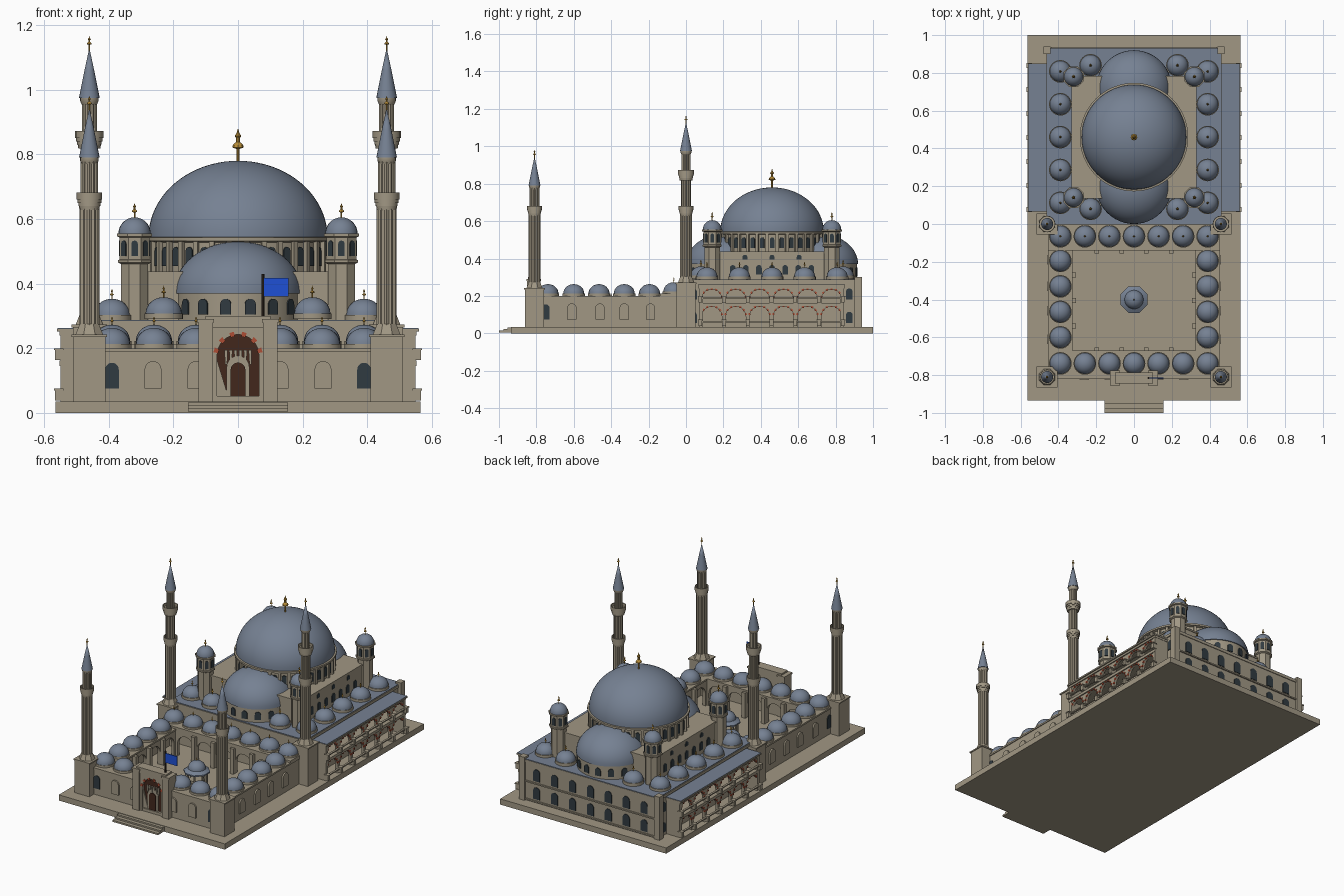
import bpy, bmesh
from math import sin, cos, pi, radians
from mathutils import Matrix, Vector

if "Cube" in bpy.data.objects:
    bpy.data.objects.remove(bpy.data.objects["Cube"])

COLOURS = {
    "stone": (.355, .31, .23), "lead_blue": (.18, .22, .29), "dark_glass": (.03, .043, .052),
    "gold": (.48, .27, .04), "brick_red": (.42, .075, .035), "door_brown": (.055, .02, .012),
    "flag_blue": (.013, .08, .66), "dark_wood": (.025, .017, .012)}
MATS = {}
for key, rgb in COLOURS.items():
    m = MATS[key] = bpy.data.materials.new(key)
    m.use_nodes = True
    m.diffuse_color = (*rgb, 1)
    bsdf = next(n for n in m.node_tree.nodes if n.type == "BSDF_PRINCIPLED")
    bsdf.inputs["Base Color"].default_value = (*rgb, 1)
    bsdf.inputs["Roughness"].default_value = .8

PARTS = {}


def part(name, mat="stone"):
    return PARTS.setdefault(name, (bmesh.new(), mat))[0]


def frame(x, y, deg=0):
    """Wall frame: local x runs along the wall, local -y points outward."""
    return Matrix.Translation((x, y, 0)) @ Matrix.Rotation(radians(deg), 4, "Z")


HERE = Matrix.Identity(4)


def prism(bm, M, pts, d0, d1):
    a = [bm.verts.new(M @ Vector((u, d0, v))) for u, v in pts]
    b = [bm.verts.new(M @ Vector((u, d1, v))) for u, v in pts]
    bm.faces.new(a)
    bm.faces.new(b[::-1])
    for i in range(len(a)):
        bm.faces.new((a[i - 1], a[i], b[i], b[i - 1]))


def box(bm, x0, x1, y0, y1, z0, z1, M=HERE):
    prism(bm, M, [(x0, z0), (x1, z0), (x1, z1), (x0, z1)], y0, y1)


def lathe(bm, x, y, profile, n=24, turn=0., flute=1.):
    rings = []
    for r, z in profile:
        if r == 0:
            rings.append([bm.verts.new((x, y, z))])
            continue
        ring = []
        for i in range(n):
            a = 2 * pi * i / n + turn
            q = r * (flute if i % 2 else 1)
            ring.append(bm.verts.new((x + q * cos(a), y + q * sin(a), z)))
        rings.append(ring)
    for a, b in zip(rings, rings[1:]):
        for i in range(n):
            ring = [a[i - 1], a[i], b[i], b[i - 1]] if len(b) > 1 else [a[i - 1], a[i], b[0]]
            bm.faces.new(ring)
    for end in (rings[0], rings[-1]):
        if len(end) > 1:
            bm.faces.new(end)


def arc(r, z, n=10):
    return [(r * cos(pi * i / n), z + r * sin(pi * i / n)) for i in range(n + 1)]


def window(bm, M, z, w, h, u=0, t=.004):
    pts = [(-w / 2, z), (w / 2, z)] + arc(w / 2, z + h - w / 2)
    prism(bm, M, [(p + u, q) for p, q in pts], -t, t)


def bay(bm, M, u, width, z, top, opening, spring, depth):
    pts = [(-width / 2, z), (-opening / 2, z)] + arc(opening / 2, spring)[::-1]
    pts += [(opening / 2, z), (width / 2, z), (width / 2, top), (-width / 2, top)]
    prism(bm, M, [(p + u, q) for p, q in pts], 0, depth)


def voussoirs(M, u, z, r0, r1, count, half):
    for i in range(count):
        a = pi * (i + .5) / count
        pts = [(u + r * cos(a + d), z + r * sin(a + d))
               for r, d in ((r0, -half), (r1, -half), (r1, half), (r0, half))]
        prism(part("red_arch_stones", "brick_red"), M, pts, -.003, .005)


def finial(x, y, z, h):
    prof = [(.05, 0), (.05, .38), (.17, .42), (.15, .5), (.06, .58), (.06, .7), (.1, .76), (.04, .85), (0, 1)]
    lathe(part("finials", "gold"), x, y, [(r * h, z + t * h) for r, t in prof], 8)


def dome(name, x, y, z, r, h, tip=0., n=24, steps=8):
    prof = [(r * cos(pi / 2 * i / steps), z + h * sin(pi / 2 * i / steps)) for i in range(steps)]
    lathe(part(name, "lead_blue"), x, y, prof + [(0, z + h)], n)
    if tip:
        finial(x, y, z + h - .003, tip)


def small_dome(x, y, z, tip=0.):
    lathe(part("small_dome_drums"), x, y, [(.06, z), (.06, z + .018)], 24)
    dome("small_domes", x, y, z + .018, .056, .05, tip)


G = .035
# Platform and front steps
box(part("platform"), -.565, .565, -.935, 1, 0, G)
for i in range(3):
    box(part("front_steps"), -.155, .155, -1 + .023 * i, -.93, .004 + .009 * i, .014 + .009 * i)

# Courtyard outer walls, roof ring and inner arcades
walls, roof = part("courtyard_walls"), part("courtyard_roof")
box(walls, -.45, .45, -.815, -.795, G, .195)
box(roof, -.455, .455, -.82, -.67, .19, .2)
box(roof, -.455, .455, -.14, .01, .19, .212)
for s in (-1, 1):
    box(walls, s * .45, s * .43, -.8, 0, G, .195)
    box(roof, s * .455, s * .325, -.67, -.14, .19, .2)
arcade, posts = part("courtyard_arcade"), part("courtyard_columns")
for M, count, width in ((frame(0, -.675, 180), 5, .132), (frame(0, -.135), 5, .132),
                        (frame(-.33, -.405, 90), 4, .135), (frame(.33, -.405, -90), 4, .135)):
    for i in range(count):
        u = (i - (count - 1) / 2) * width
        bay(arcade, M, u, width, G, .195, .108, .11, .02)
        if i:
            box(posts, u - width / 2 - .012, u - width / 2 + .012, -.022, .002, G, .19, M)
for i in range(7):
    small_dome((i - 3) * .13, -.738, .195)
    small_dome((i - 3) * .13, -.065, .205, .03)
for s in (-1, 1):
    for i in range(4):
        small_dome(s * .39, -.6 + .135 * i, .195)

# Courtyard wall windows and raised blind arches
glass, blind = part("windows", "dark_glass"), part("blind_arches")
for s in (-1, 1):
    window(glass, frame(s * .39, -.815), .075, .042, .08)
    for x in (.263, .13):
        window(blind, frame(s * x, -.815), .075, .052, .085, t=.009)
    side = frame(s * .45, 0, s * 90)
    window(glass, side, .075, .042, .08, -.75 * s)
    for y in (-.61, -.46, -.33, -.19):
        window(blind, side, .075, .05, .085, y * s, .009)

# Entrance gate with red arch stones, inner door and hanging ornament
gate, F = part("entrance_gate"), frame(0, -.84)
for s in (-1, 1):
    box(gate, s * .078, s * .123, -.85, -.78, G, .28)
    box(gate, s * .074, s * .127, -.854, -.776, .28, .29)
box(gate, -.1, .1, -.845, -.785, .265, .3)
box(gate, -.08, .08, -.814, -.785, G, .27)
bay(gate, F, 0, .16, G, .27, .13, .178, .03)
voussoirs(F, 0, .175, .062, .077, 6, .1)
box(part("gate_recess", "door_brown"), -.078, .078, -.822, -.812, G, .265)
box(part("gate_threshold"), -.066, .066, -.838, -.82, G, .052)
window(part("door_frame"), frame(0, -.824), G, .07, .142)
window(part("door", "door_brown"), frame(0, -.829), .05, .046, .106)
ornament = part("gate_ornament")
prism(ornament, frame(0, -.826), [(-.065, .05), (-.065, .165), (-.03, .05)], -.004, .004)
for i in range(6):
    u = (i - 2.5) * .015
    prism(ornament, frame(u, -.826), [(-.005, .195), (.005, .195), (.004, .15), (-.002, .15)], -.004, .004)

# Flag
lathe(part("flag_pole", "dark_wood"), .077, -.815, [(.005, .28), (.005, .43)], 8)
box(part("flag", "flag_blue"), .08, .157, -.818, -.812, .36, .418)

# Fountain
for i in range(8):
    a = pi / 8 + i * pi / 4
    lathe(part("fountain_columns"), .058 * cos(a), -.4 + .058 * sin(a), [(.006, G), (.006, .13)], 8)
lathe(part("fountain_basin"), 0, -.4, [(.045, G), (.045, .08)], 8, pi / 8)
lathe(part("fountain_roof", "lead_blue"), 0, -.4, [(.076, .125), (.076, .133), (.05, .148)], 8, pi / 8)
dome("fountain_dome", 0, -.4, .147, .05, .045, .025)

# Prayer hall body, roof and corner buttresses
hall = part("prayer_hall")
box(hall, -.458, .458, 0, .928, G, .275)
box(part("hall_cornice"), -.464, .464, -.004, .932, .268, .284)
box(part("hall_roof", "lead_blue"), -.46, .46, 0, .93, .28, .288)
for s in (-1, 1):
    box(part("hall_buttresses"), s * .442, s * .478, .9, .94, G, .3)
back = frame(0, .928, 180)
for z in (.058, .168):
    for i in range(7):
        window(glass, back, z, .046, .072, (i - 3) * .122)
    box(part("back_mouldings"), -.44, .44, .925, .936, z - .018, z - .01)

# Two-storey side galleries with striped arches and flat lead roofs
gal, rail = part("side_galleries"), part("gallery_railings")
for s in (-1, 1):
    M = frame(s * .545, .4575, s * 90)
    for lo, top, spring in ((G, .148, .09), (.16, .245, .182)):
        for i in range(6):
            u = (i - 2.5) * .128
            bay(gal, M, u, .128, lo, top, .108, spring, .018)
            voussoirs(M, u, spring, .051, .061, 7, .1)
        for i in range(7):
            y = (i - 3) * .127
            box(rail, y - .01, y + .01, -.021, .005, lo + .004, lo + .034, M)
            box(rail, y - .013, y + .013, -.025, .005, lo + .034, lo + .04, M)
        box(rail, -.385, .385, -.012, 0, lo + .024, lo + .031, M)
        for y in (.873, .04):
            window(glass, frame(s * .458, y, s * 90), lo + .02, .036, .06)
    box(gal, s * .45, s * .552, .07, .845, .145, .162)
    for y in (.07, .825):
        box(gal, s * .45, s * .549, y, y + .02, G, .25)
    box(gal, s * .45, s * .552, .068, .847, .24, .254)
    box(part("gallery_cornices"), s * .45, s * .56, .065, .85, .252, .26)
    box(part("gallery_roofs", "lead_blue"), s * .45, s * .558, .067, .848, .258, .263)

# Small domes on the hall roof
for s in (-1, 1):
    for i in range(5):
        small_dome(s * .39, .112 + .174 * i, .285, .035)
    for y in (.08, .84):
        small_dome(s * .23, y, .29, .04)

# Square upper body with arched and round windows
box(part("upper_body"), -.326, .326, .14, .78, .28, .43)
box(part("upper_body_cornice"), -.33, .33, .136, .784, .428, .438)
for s in (-1, 1):
    face = frame(s * .326, .46, s * 90)
    for i in range(7):
        window(glass, face, .315, .03, .05, (i - 3) * .07)
    for i in range(3):
        window(glass, face, .394, .026, .026, (i - 1) * .145)

# Front and back half domes on windowed drums
for y, turn in ((.2, 0), (.72, 180)):
    lathe(part("half_dome_drums"), 0, y, [(.194, .28), (.194, .372)], 48)
    dome("half_domes", 0, y, .37, .2, .16, n=48, steps=14)
    for i in range(8):
        deg = turn + (i - 3.5) * 22.5
        a = radians(deg)
        window(glass, frame(.194 * sin(a), y - .194 * cos(a), deg), .305, .034, .048)

# Main drum and great dome
lathe(part("main_drum"), 0, .46, [(.27, .435), (.27, .528), (.287, .532), (.287, .543), (.27, .545)], 64)
for i in range(32):
    for k, half in ((0, 0), (1, .5)):
        deg = (i + half) * 11.25
        a = radians(deg)
        M = frame(.27 * sin(a), .46 - .27 * cos(a), deg)
        if k:
            box(part("drum_pilasters"), -.008, .008, -.012, .004, .435, .53, M)
        else:
            window(glass, M, .455, .024, .058)
dome("main_dome", 0, .46, .543, .277, .237, .105, 64, 20)

# Four octagonal corner towers
for x in (-.32, .32):
    for y in (.14, .78):
        lathe(part("corner_towers"), x, y,
              [(.045, .28), (.045, .46), (.055, .465), (.055, .473), (.05, .475), (.05, .543),
               (.059, .546), (.059, .555)], 8, pi / 8)
        dome("corner_tower_domes", x, y, .555, .05, .05, .048)
        for i in range(8):
            a = i * pi / 4
            window(glass, frame(x + .046 * sin(a), y - .046 * cos(a), 45 * i), .485, .02, .048, t=.003)

# Minarets: square base, fluted shaft, stepped balconies, lead cone
for x in (-.46, .46):
    for y, base, decks, eave in ((-.81, .235, (.64,), .79), (0, .265, (.64, .83), .975)):
        b = part("minaret_bases")
        box(b, x - .05, x + .05, y - .05, y + .05, G, base)
        box(b, x - .055, x + .055, y - .055, y + .055, base, base + .008)
        lathe(b, x, y, [(.046, base + .008), (.032, base + .04)], 8, pi / 8)
        r, z = .031, base + .03
        for deck in (*decks, eave):
            lathe(part("minaret_shafts"), x, y, [(r, z), (r, deck + .005)], 24, 0, .86)
            r, z = r - .004, deck + .01
        for d in decks:
            k = .9 if d < .7 else 1
            steps = [(.034, -.012), (.036, 0), (.038, 0), (.038, .01), (.041, .01), (.041, .02), (.044, .02),
                     (.044, .042), (.04, .042), (.04, .024), (.02, .024)]
            lathe(part("minaret_balconies"), x, y, [(q * k, d + h) for q, h in steps], 16)
        lathe(part("minaret_eaves"), x, y, [(.024, eave - .02), (.029, eave - .008), (.029, eave)], 16)
        lathe(part("minaret_cones", "lead_blue"), x, y, [(.032, eave), (.015, eave + .085), (0, eave + .155)], 20)
        finial(x, y, eave + .147, .045)

# Turn the parts into objects, smooth but with sharp edges kept
for name, (bm, mat) in PARTS.items():
    bmesh.ops.recalc_face_normals(bm, faces=bm.faces)
    for f in bm.faces:
        f.smooth = True
    for e in bm.edges:
        e.smooth = len(e.link_faces) == 2 and e.calc_face_angle(0) < radians(30)
    mesh = bpy.data.meshes.new(name)
    bm.to_mesh(mesh)
    bm.free()
    mesh.materials.append(MATS[mat])
    bpy.context.collection.objects.link(bpy.data.objects.new(name, mesh))
